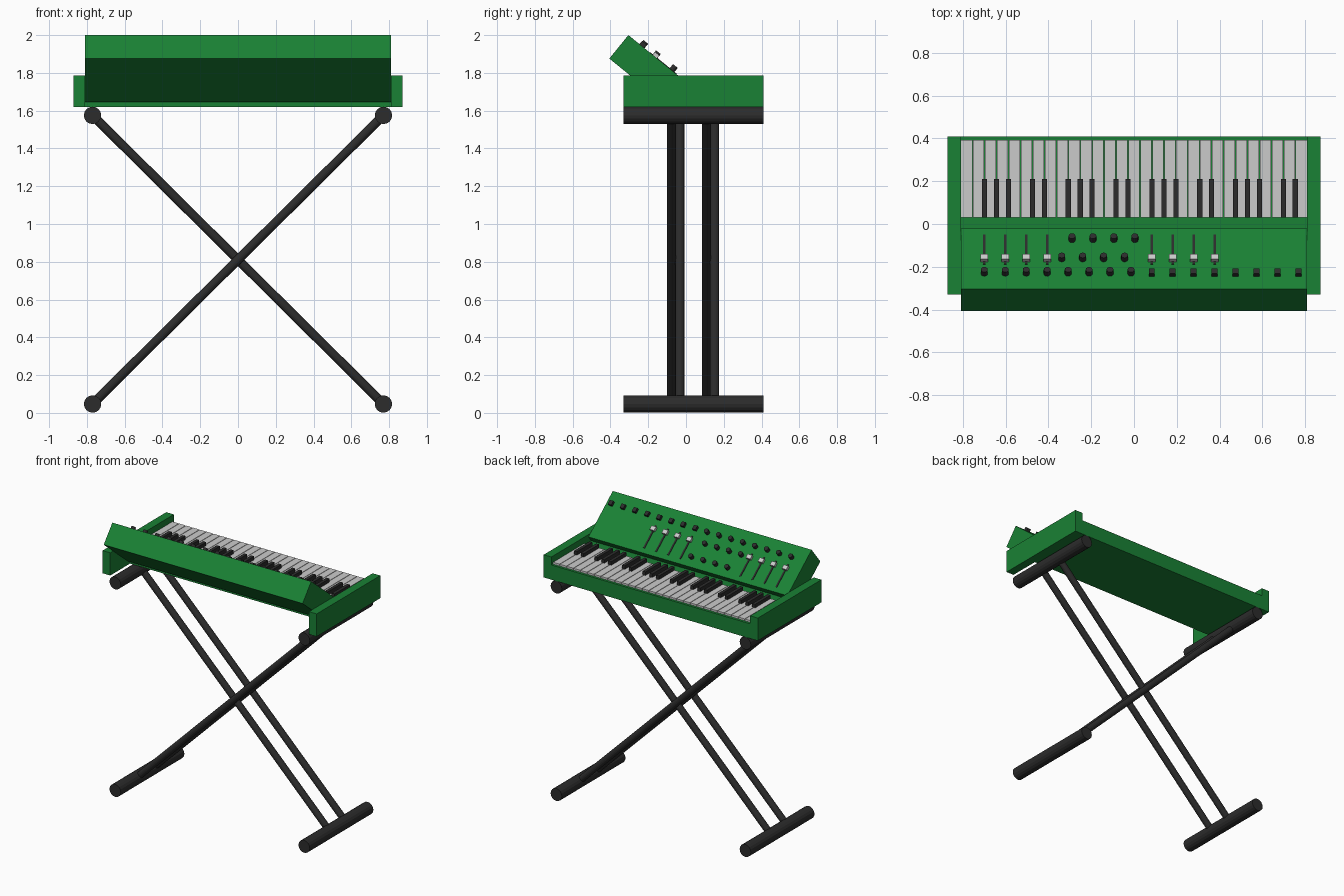
import bpy, math
from mathutils import Vector, Matrix

if "Cube" in bpy.data.objects:
    bpy.data.objects.remove(bpy.data.objects["Cube"])

def material(name, rgb):
    m = bpy.data.materials.new(name)
    m.diffuse_color = (*rgb, 1)
    m.use_nodes = True
    m.node_tree.nodes["Principled BSDF"].inputs["Base Color"].default_value = m.diffuse_color
    return m

GREEN = material("green_paint", (0.01, 0.22, 0.035))
BLACK = material("black_plastic", (0.025, 0.025, 0.025))

def finish(o, name, mat):
    o.name = name
    if mat:
        o.data.materials.append(mat)
    return o

def box(name, x0, x1, y0, y1, z0, z1, mat=None):
    bpy.ops.mesh.primitive_cube_add(size=1)
    o = bpy.context.object
    o.data.transform(Matrix.Translation(((x0+x1)/2, (y0+y1)/2, (z0+z1)/2))
                     @ Matrix.Diagonal((x1-x0, y1-y0, z1-z0, 1)))
    return finish(o, name, mat)

def tube(name, a, b, r, mat, sides=16):
    a, b = Vector(a), Vector(b)
    bpy.ops.mesh.primitive_cylinder_add(vertices=sides, radius=r, depth=(b-a).length)
    o = bpy.context.object
    o.matrix_world = Matrix.Translation((a+b)/2) @ (b-a).to_track_quat('Z', 'Y').to_matrix().to_4x4()
    return finish(o, name, mat)

# Stand: four cross bars and two pairs of crossing legs
TOP, LOW, SX = 1.575, 0.047, 0.77
for s, side in ((-1, "left"), (1, "right")):
    for z, n in ((TOP, "support"), (LOW, "foot")):
        tube(f"{side}_{n}_bar", (s*SX, -0.33, z), (s*SX, 0.41, z), 0.046, BLACK)
    for y in (-0.055, 0.13):
        y -= s * 0.022
        tube(f"{side}_leg", (-s*SX, y, LOW), (s*SX, y, TOP), 0.024, BLACK)

# Case: end cheeks and key bed
for s, side in ((-1, "left"), (1, "right")):
    xs = sorted((s*0.81, s*0.872))
    box(f"{side}_cheek", *xs, -0.33, 0.41, 1.62, 1.787, GREEN)
box("key_bed", -0.81, 0.81, -0.1, 0.41, 1.62, 1.728, GREEN)

# Keys
PITCH = 1.62 / 29
for k in range(29):
    x = -0.81 + k*PITCH
    box("white_key", x + 0.002, x + PITCH - 0.002, 0.03, 0.392, 1.70, 1.742)
    if k >= 2 and k % 7 in (0, 2, 3, 4, 6):
        box("black_key", x - 0.012, x + 0.012, 0.03, 0.21, 1.73, 1.768, BLACK)

# Tilted console: local x along width, local y up the slope, local z out of the panel
p_top, p_low = Vector((0, -0.305, 2.0)), Vector((0, -0.022, 1.77))
up = (p_top - p_low).normalized()
out = Vector((0, -up.z, up.y)) * -1
def on_panel(o, x, y):
    """Place an object on the panel at the given x and world y."""
    p = p_low + up * ((y - p_low.y) / up.y)
    m = Matrix((Vector((-1, 0, 0)), up, out)).transposed().to_4x4()
    m.translation = (x, p.y, p.z)
    o.matrix_world = m
L = (p_top - p_low).length
on_panel(box("control_console", -0.81, 0.81, 0, L, -0.16, 0, GREEN), 0, p_low.y)

# Knobs, buttons and sliders
def knob(x, y):
    o = tube("knob", (0, 0, 0), (0, 0, 0.03), 0.016, BLACK, 12)
    o.data.transform(Matrix.Translation((0, 0, 0.015)))
    on_panel(o, x, y)
STEP = 0.098
for i in range(4):
    knob(-0.29 + i*STEP, -0.075)
    knob(-0.338 + i*STEP, -0.165)
for i in range(8):
    knob(-0.70 + i*STEP, -0.232)
    on_panel(box("button", -0.014, 0.014, -0.016, 0.016, 0, 0.022, BLACK), 0.083 + i*STEP, -0.234)
for x0 in (-0.70, 0.083):
    for i in range(4):
        x = x0 + i*STEP
        on_panel(box("slider_track", -0.006, 0.006, -0.09, 0.09, 0, 0.003, BLACK), x, -0.12)
        on_panel(box("slider_cap", -0.018, 0.018, -0.015, 0.015, 0, 0.02), x, -0.165)
